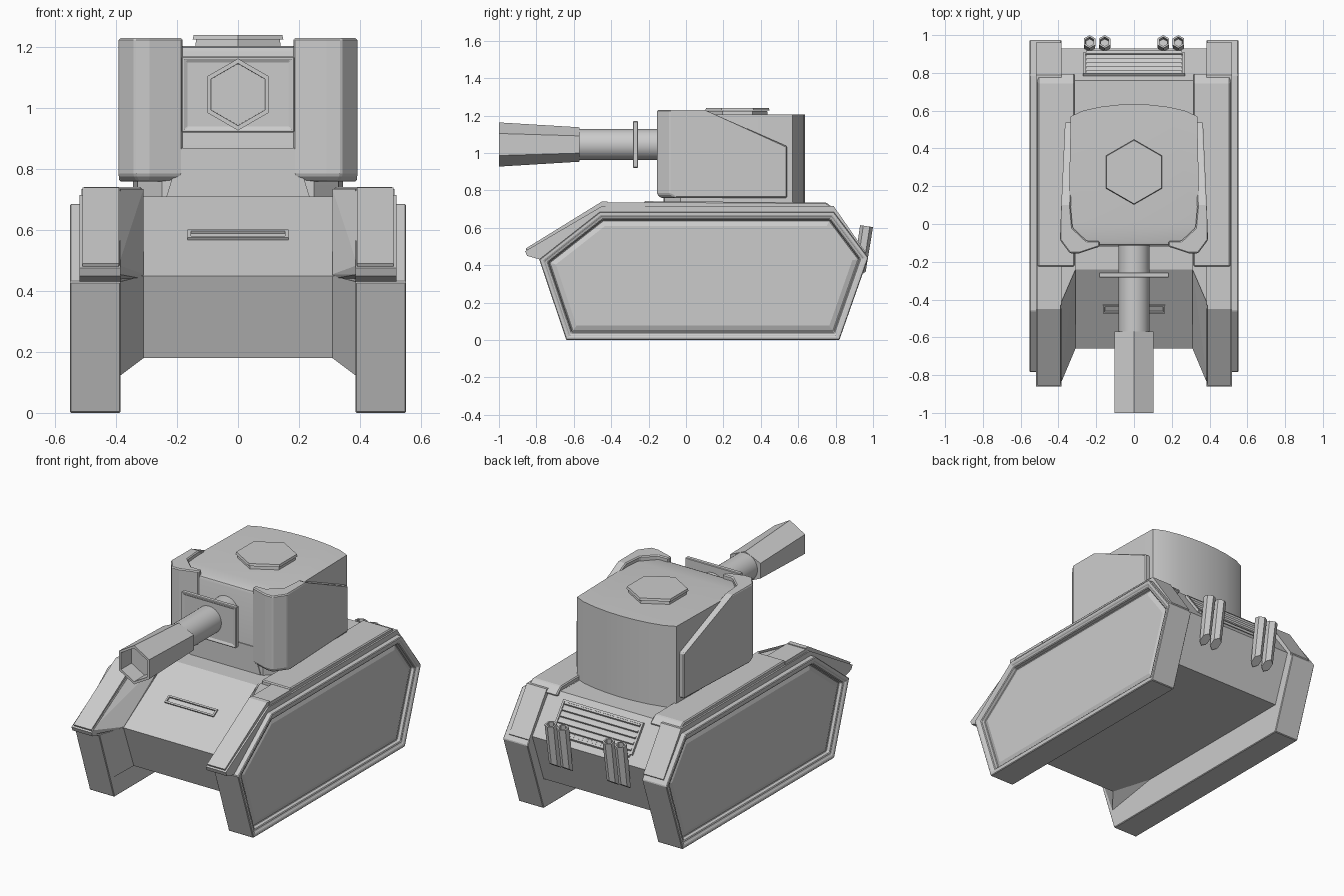
import bpy, bmesh, math
from mathutils import Matrix, Vector

if "Cube" in bpy.data.objects:
    bpy.data.objects.remove(bpy.data.objects["Cube"])


def finish(name, bm, mirror=False, bevel=0.0, smooth=False):
    bmesh.ops.recalc_face_normals(bm, faces=bm.faces[:])
    me = bpy.data.meshes.new(name)
    bm.to_mesh(me)
    bm.free()
    ob = bpy.data.objects.new(name, me)
    bpy.context.collection.objects.link(ob)
    if bevel:
        m = ob.modifiers.new("Bevel", 'BEVEL')
        m.width, m.segments, m.limit_method = bevel, 1, 'ANGLE'
    if mirror:
        ob.modifiers.new("Mirror", 'MIRROR').use_mirror_merge = False
    if smooth:
        bpy.context.view_layer.objects.active = ob
        ob.select_set(True)
        bpy.ops.object.shade_smooth_by_angle(angle=math.radians(32))
        ob.select_set(False)
    return ob


def extrude(points, offset):
    """Extrude a closed outline into a solid."""
    bm = bmesh.new()
    f = bm.faces.new([bm.verts.new(p) for p in points])
    r = bmesh.ops.extrude_face_region(bm, geom=[f], use_keep_orig=True)
    bmesh.ops.translate(bm, vec=offset,
                        verts=[v for v in r['geom'] if isinstance(v, bmesh.types.BMVert)])
    bmesh.ops.recalc_face_normals(bm, faces=bm.faces[:])
    return bm


def side_prism(profile, x0, x1):
    return extrude([(x0, y, z) for y, z in profile], (x1 - x0, 0, 0))


def inset(bm, axis, *steps):
    """Repeatedly inset the face pointing along axis; each step is (width, depth)."""
    bm.normal_update()
    axis = Vector(axis)
    face = max(bm.faces, key=lambda f: f.normal.dot(axis))
    for width, depth in steps:
        bmesh.ops.inset_region(bm, faces=[face], thickness=width, use_even_offset=True)
        bmesh.ops.translate(bm, verts=face.verts[:], vec=axis * depth)


def box(name, loc, size, rot_x=0, recess=None, **kw):
    bm = bmesh.new()
    bmesh.ops.create_cube(bm, size=1)
    bmesh.ops.scale(bm, vec=size, verts=bm.verts)
    if recess:
        inset(bm, (0, 0, 1), *recess)
    bm.transform(Matrix.Translation(loc) @ Matrix.Rotation(rot_x, 4, 'X'))
    return finish(name, bm, **kw)


def cone(r1, r2, depth, n):
    bm = bmesh.new()
    bmesh.ops.create_cone(bm, cap_ends=True, segments=n, radius1=r1, radius2=r2, depth=depth)
    return bm


def convex(name, pts, **kw):
    bm = bmesh.new()
    for p in pts:
        bm.verts.new(p)
    bmesh.ops.convex_hull(bm, input=bm.verts[:])
    bmesh.ops.dissolve_limit(bm, angle_limit=0.02, verts=bm.verts[:], edges=bm.edges[:])
    return finish(name, bm, **kw)


# Hull between the tracks
finish("hull", side_prism([(-0.56, 0.18), (-0.66, 0.45), (-0.24, 0.71), (0.76, 0.71),
                           (0.93, 0.48), (0.82, 0.18)], -0.31, 0.31))

# Angled strips joining hull, tracks and front fenders
convex("hull_side", [(0.31, -0.24, 0.72), (0.39, -0.43, 0.72), (0.39, -0.77, 0.45),
                     (0.31, -0.66, 0.45), (0.31, -0.56, 0.18), (0.39, -0.56, 0.18),
                     (0.31, 0.76, 0.71), (0.39, 0.76, 0.71), (0.31, 0.93, 0.48),
                     (0.39, 0.93, 0.48), (0.31, 0.82, 0.18), (0.39, 0.82, 0.18)], mirror=True)
convex("hull_corner", [(0.31, -0.66, 0.45), (0.31, -0.56, 0.18), (0.39, -0.78, 0.43),
                       (0.39, -0.66, 0.12), (0.39, -0.30, 0.18), (0.39, -0.5, 0.45)], mirror=True)
convex("fender_web", [(0.31, -0.24, 0.735), (0.392, -0.43, 0.735), (0.392, -0.855, 0.485),
                      (0.31, -0.66, 0.455), (0.392, -0.845, 0.455), (0.392, -0.77, 0.44),
                      (0.31, -0.64, 0.44)], mirror=True)

# Track housings with recessed side panels
bm = side_prism([(-0.64, 0), (0.82, 0), (0.975, 0.44), (0.79, 0.685), (-0.46, 0.685),
                 (-0.785, 0.43)], 0.385, 0.552)
inset(bm, (1, 0, 0), (0.02, 0), (0.008, -0.01), (0.012, 0), (0.006, -0.025), (0.03, 0.012))
finish("track_housing", bm, mirror=True, bevel=0.004)

# Stepped fenders
finish("fender_base", side_prism([(-0.85, 0.45), (-0.86, 0.475), (-0.45, 0.715), (0.79, 0.715),
                                  (0.96, 0.47), (0.94, 0.44), (0.77, 0.66), (-0.44, 0.66),
                                  (-0.78, 0.43)], 0.385, 0.52), mirror=True)
finish("front_fender_plate", side_prism([(-0.845, 0.47), (-0.855, 0.49), (-0.45, 0.74),
                                         (-0.42, 0.74), (-0.42, 0.70)], 0.39, 0.51), mirror=True)
finish("fender_deck", side_prism([(-0.225, 0.70), (-0.225, 0.742), (0.75, 0.735), (0.80, 0.695),
                                  (0.77, 0.68)], 0.315, 0.51), mirror=True, bevel=0.006)
finish("fender_middle", side_prism([(-0.43, 0.70), (-0.43, 0.735), (-0.22, 0.735),
                                    (-0.22, 0.70)], 0.385, 0.513), mirror=True)

# Vision slit on the front slope
box("vision_slit", (0, -0.445, 0.576), (0.33, 0.05, 0.03), math.atan2(0.26, 0.42),
    recess=((0.01, 0), (0.001, -0.012)))

# Rear louvres
tilt = -math.atan2(0.23, 0.17)
box("grille_frame", (0, 0.84, 0.602), (0.54, 0.19, 0.03), tilt,
    recess=((0.012, 0), (0.001, -0.006)))
for i in range(6):
    t = 0.13 + i * 0.125
    box("grille_slat", (0, 0.775 + 0.17 * t, 0.70 - 0.23 * t), (0.51, 0.026, 0.014), tilt + 0.5)

# Paired hollow exhaust pipes
for x in (0.155, 0.235):
    bm = cone(0.032, 0.035, 0.27, 6)
    for v in bm.verts:                       # slanted lower end
        if v.co.z < 0:
            v.co.z += v.co.y * 0.9
    inset(bm, (0, 0, 1), (0.009, 0), (0.001, -0.06))
    bm.transform(Matrix.Translation((x, 0.945, 0.475)) @ Matrix.Rotation(-0.15, 4, 'X'))
    finish("exhaust_pipe", bm, mirror=True)

# Turret body with curved back
half = [(0.25, -0.115), (0.33, -0.03), (0.345, 0.10), (0.335, 0.57), (0.27, 0.60),
        (0.18, 0.62), (0.09, 0.631)]
plan = half + [(0, 0.635)] + [(-x, y) for x, y in reversed(half)]
bm = extrude([(x, y, 0.70) for x, y in plan], (0, 0, 0.505))
front = [e for e in bm.edges if all(v.co.z > 1.1 and v.co.y < 0 for v in e.verts)]
bmesh.ops.bevel(bm, geom=front, offset=0.02, segments=2, profile=0.5, affect='EDGES')
finish("turret_body", bm, smooth=True)

# Cheek armour wrapping the turret corners, cut down toward the rear
cheek = [(0.182, -0.09), (0.182, -0.12), (0.29, -0.155), (0.34, -0.155), (0.392, -0.085),
         (0.385, 0.10), (0.365, 0.54), (0.32, 0.54), (0.335, 0.09), (0.325, -0.02),
         (0.25, -0.09)]
bm = extrude([(x, y, 0.76) for x, y in cheek], (0, 0, 0.47))
bmesh.ops.bisect_plane(bm, geom=bm.verts[:] + bm.edges[:] + bm.faces[:],
                       plane_co=(0, 0.10, 1.23), plane_no=(0, 0.19, 0.43), clear_outer=True)
bmesh.ops.holes_fill(bm, edges=[e for e in bm.edges if e.is_boundary], sides=0)
rim = [e for e in bm.edges if all(v.co.y < -0.08 and v.co.z < 0.8 for v in e.verts)
       and min(v.co.y for v in e.verts) < -0.1]
bmesh.ops.bevel(bm, geom=rim, offset=0.02, segments=1, affect='EDGES')
finish("turret_cheek", bm, mirror=True, bevel=0.006)

# Flared foot of the turret face between the cheeks
convex("turret_foot", [(x * s, y, z) for s in (-1, 1) for x, y, z in
                       ((0.185, -0.12, 0.87), (0.235, -0.12, 0.71), (0.16, -0.12, 0.76),
                        (0.185, -0.08, 0.87), (0.235, -0.08, 0.71))])

# Hexagonal roof hatch
for r, z, h in ((0.163, 1.21, 0.03), (0.172, 1.233, 0.014)):
    bm = cone(r, r - 0.004, h, 6)
    bm.transform(Matrix.Translation((0, 0.275, z)))
    finish("roof_hatch", bm)

# Gun shield, barrel and hollow muzzle
GUN = 1.045
to_front = Matrix.Rotation(math.pi / 2, 4, 'X')
box("gun_shield", (0, -0.27, GUN), (0.37, 0.25, 0.028), math.pi / 2,
    recess=((0.012, 0), (0.004, -0.006)), bevel=0.005)

bm = cone(0.083, 0.083, 0.50, 24)
bm.transform(Matrix.Translation((0, -0.34, GUN)) @ to_front)
finish("gun_barrel", bm, smooth=True)

bm = cone(0.118, 0.118, 0.43, 6)
for v in bm.verts:                           # flatter toward the barrel
    if v.co.z < 0:
        v.co.y *= 0.78
inset(bm, (0, 0, 1), (0.014, 0), (0.001, -0.10))
bm.transform(Matrix.Translation((0, -0.785, GUN)) @ to_front)
finish("muzzle", bm)
